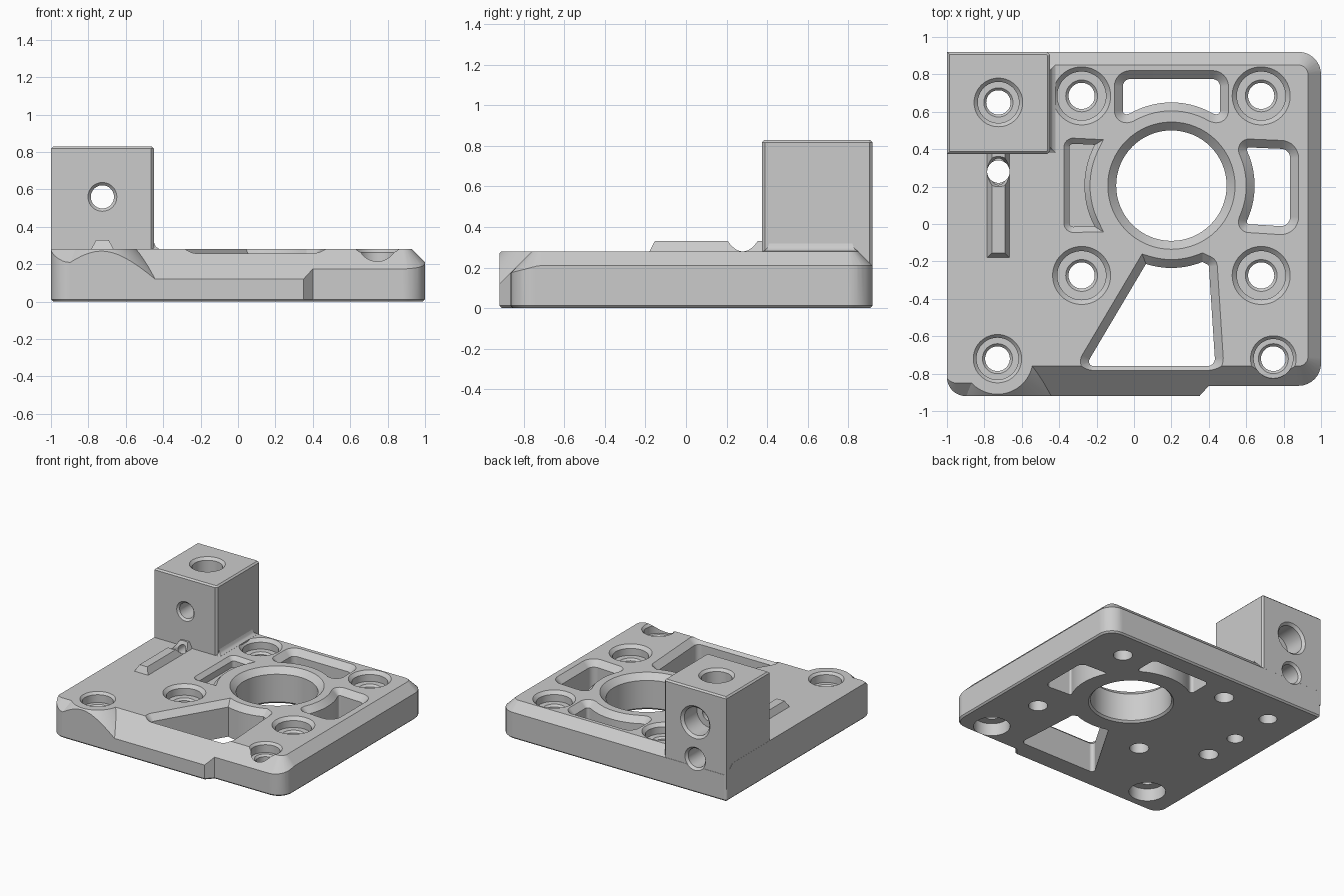
import bpy, bmesh, math
from mathutils import Matrix, Vector

if "Cube" in bpy.data.objects:
    bpy.data.objects.remove(bpy.data.objects["Cube"])

grey = bpy.data.materials.new("plain grey")
grey.use_nodes = True
grey.diffuse_color = (0.6, 0.6, 0.6, 1)
grey.node_tree.nodes["Principled BSDF"].inputs["Base Color"].default_value = (0.6, 0.6, 0.6, 1)


# Outline helpers
def circle(x, y, r, n=64):
    return [(x + r * math.cos(math.tau * i / n), y + r * math.sin(math.tau * i / n)) for i in range(n)]


def rounded(corners, steps=8):
    """Counter-clockwise polygon of (x, y, radius) with filleted corners."""
    out = []
    for i, (x, y, r) in enumerate(corners):
        p = Vector((x, y))
        if r == 0:
            out.append((x, y))
            continue
        a = (Vector(corners[i - 1][:2]) - p).normalized()
        b = (Vector(corners[(i + 1) % len(corners)][:2]) - p).normalized()
        half = a.angle(b) / 2
        centre = p + (a + b).normalized() * (r / math.sin(half))
        start = p + a * (r / math.tan(half)) - centre
        end = p + b * (r / math.tan(half)) - centre
        turn = start.x * end.y - start.y * end.x
        sweep = math.copysign(start.angle(end), turn)
        for k in range(steps + 1):
            t = sweep * k / steps
            c, s = math.cos(t), math.sin(t)
            out.append((centre.x + c * start.x - s * start.y, centre.y + s * start.x + c * start.y))
    return out


def rect(x0, x1, y0, y1, r):
    return rounded([(x0, y0, r), (x1, y0, r), (x1, y1, r), (x0, y1, r)])


CX, CY = 0.2, 0.205  # centre of the large bore


def arc(r, a0, a1, n=14):
    angles = [math.radians(a0 + (a1 - a0) * i / n) for i in range(n + 1)]
    return [(CX + r * math.cos(a), CY + r * math.sin(a), 0) for a in angles]


def grow(pts, d):
    out = []
    for i, p in enumerate(pts):
        p, q, s = Vector(p), Vector(pts[i - 1]), Vector(pts[(i + 1) % len(pts)])
        e, f = (p - q).normalized(), (s - p).normalized()
        n, m = Vector((e.y, -e.x)), Vector((f.y, -f.x))
        out.append(p + (n + m) * (d / (1 + n.dot(m))))
    return out


def loft(name, pts, layers, along_y=False):
    """Stack offset copies of an outline; layers are (height, growth)."""
    bm = bmesh.new()
    rings = [[bm.verts.new((p.x, p.y, z)) for p in grow(pts, d)] for z, d in layers]
    n = len(pts)
    for lo, hi in zip(rings, rings[1:]):
        for i in range(n):
            bm.faces.new((lo[i], lo[(i + 1) % n], hi[(i + 1) % n], hi[i]))
    bm.faces.new(rings[0][::-1])
    bm.faces.new(rings[-1])
    if along_y:  # height becomes -y, outline y becomes z
        bm.transform(Matrix.Rotation(math.pi / 2, 4, 'X'))
    bmesh.ops.recalc_face_normals(bm, faces=bm.faces)
    me = bpy.data.meshes.new(name)
    bm.to_mesh(me)
    bm.free()
    me.materials.append(grey)
    ob = bpy.data.objects.new(name, me)
    bpy.context.scene.collection.objects.link(ob)
    return ob


def turned(name, x, y, profile, along_y=False):
    """Round cutter from (height, radius) pairs."""
    base = 0.05
    return loft(name, circle(x, y, base), [(z, r - base) for z, r in profile], along_y)


def cut(cutter, *targets):
    """Subtract the cutter from each target, taking the first solver that leaves a solid."""
    for target in targets:
        mod = target.modifiers.new("cut", 'BOOLEAN')
        mod.operation, mod.object = 'DIFFERENCE', cutter
        for solver in ('EXACT', 'MANIFOLD', 'FLOAT'):
            mod.solver = solver
            bpy.context.view_layer.update()
            if target.evaluated_get(bpy.context.evaluated_depsgraph_get()).data.polygons:
                break
        bpy.context.view_layer.objects.active = target
        bpy.ops.object.modifier_apply(modifier=mod.name)
    bpy.data.objects.remove(cutter)


# Base plate with a stepped front edge
plate = loft("mounting_plate", rounded([
    (-1, -0.92, 0.1), (0.35, -0.92, 0), (0.4, -0.865, 0), (1, -0.865, 0.12),
    (1, 0.92, 0.12), (-1, 0.92, 0.02)]), [(0, -0.012), (0.012, 0), (0.28, 0)])

# Chamfer the upper edges with a sloping frame that bulges round the corner screw
slope = [(-0.05, 0.33), (0.3, -0.02)]
frame = loft("frame", rect(-1.4, 1.4, -1.4, 1.4, 0), [(0.05, 0), (0.29, 0)])
for outline in (rect(-1.02, 0.93, -0.76, 0.85, 0.05),
                rect(-1.01, -0.73, -0.85, 0.03, 0.06),
                circle(-0.73, -0.72, 0.19)):
    cut(loft("opening", outline, slope), frame)
cut(frame, plate)

# Upright block, its foot fillet and the low ridge
HX = -0.725
ridge = loft("ridge", rect(HX - 0.06, HX + 0.06, -0.18, 0.4, 0), [(0.27, 0), (0.28, 0), (0.33, -0.026)])
foot = loft("block_foot", rect(-0.55, -0.45, 0.41, 0.82, 0),
            [(0.27, 0.03), (0.281, 0.03), (0.29, 0.015), (0.3, 0.007), (0.32, 0)])
block = loft("upright_block", rounded([
    (-0.999, 0.375, 0), (-0.45, 0.375, 0.014), (-0.45, 0.919, 0.014), (-0.999, 0.919, 0)], 1),
    [(0.1, 0), (0.818, 0), (0.83, -0.012)])

# Large centre bore
cut(turned("bore", CX, CY, [(-0.02, 0.33), (0.015, 0.295), (0.235, 0.295), (0.3, 0.36)]), plate)

# Four counterbored screw holes around the bore
for x in (CX - 0.48, CX + 0.48):
    for y in (CY - 0.48, CY + 0.48):
        cut(turned("screw_hole", x, y, [
            (-0.05, 0.07), (0.185, 0.07), (0.2, 0.085), (0.2, 0.13), (0.255, 0.13), (0.285, 0.16)]), plate)

# Two front corner holes, recessed on both sides
for x, lip in ((-0.73, 0.13), (0.745, 0.123)):
    cut(turned("corner_hole", x, -0.72, [
        (-0.05, 0.133), (0.1, 0.133), (0.1, 0.066), (0.185, 0.066), (0.2, 0.08),
        (0.2, lip - 0.018), (0.262, lip - 0.018), (0.285, lip + 0.004)]), plate)

# Weight-saving windows with sloped rims
windows = [
    arc(0.445, 120, 60) + [(0.46, 0.58, 0.02), (0.46, 0.775, 0.04), (-0.06, 0.775, 0.04), (-0.06, 0.58, 0.02)],
    arc(0.445, 24, -24) + [(0.6, 0, 0.012), (0.835, -0.015, 0.05), (0.835, 0.4, 0.05), (0.6, 0.41, 0.012)],
    arc(0.44, -68, -108) + [(-0.26, -0.76, 0.025), (0.435, -0.76, 0.04), (0.4, -0.22, 0.015)],
]
for w in windows:
    cut(loft("window", rounded(w), [(-0.05, 0), (0.235, 0), (0.3, 0.065)]), plate)

# Blind pocket beside the bore
pocket = arc(0.465, 208, 152) + [(-0.345, 0.43, 0.02), (-0.345, -0.015, 0.02)]
cut(loft("pocket", rounded(pocket), [(0.2, 0), (0.25, 0), (0.3, 0.05)]), plate)

# Block and ridge holes
cut(turned("block_vertical", HX, 0.65, [
    (-0.05, 0.065), (0.685, 0.065), (0.7, 0.078), (0.7, 0.11), (0.81, 0.11), (0.84, 0.14)]), plate, block)
cut(turned("block_rear", HX, 0.56, [
    (-0.93, 0.14), (-0.9, 0.11), (-0.74, 0.11), (-0.74, 0.062), (-0.39, 0.062), (-0.365, 0.087)], True), block)
cut(turned("channel", HX, 0.27, [
    (-0.93, 0.1), (-0.9, 0.075), (-0.5, 0.075), (-0.5, 0.035), (0.1, 0.035)], True), plate, block, ridge)
cut(turned("ridge_hole", HX, 0.28, [(-0.05, 0.06), (0.28, 0.06), (0.34, 0.085)]), plate, ridge)
cut(turned("blind_hole", HX, -0.02, [(-0.05, 0.07), (0.2, 0.07)]), plate)

# Smooth the round walls, keep edges crisp and flats even
bpy.ops.object.select_all(action='DESELECT')
for part in (plate, block, foot, ridge):
    part.select_set(True)
bpy.context.view_layer.objects.active = plate
bpy.ops.object.shade_smooth_by_angle(angle=math.radians(25))
for part in (plate, block, foot, ridge):
    part.modifiers.new("even_flats", 'WEIGHTED_NORMAL').keep_sharp = True
